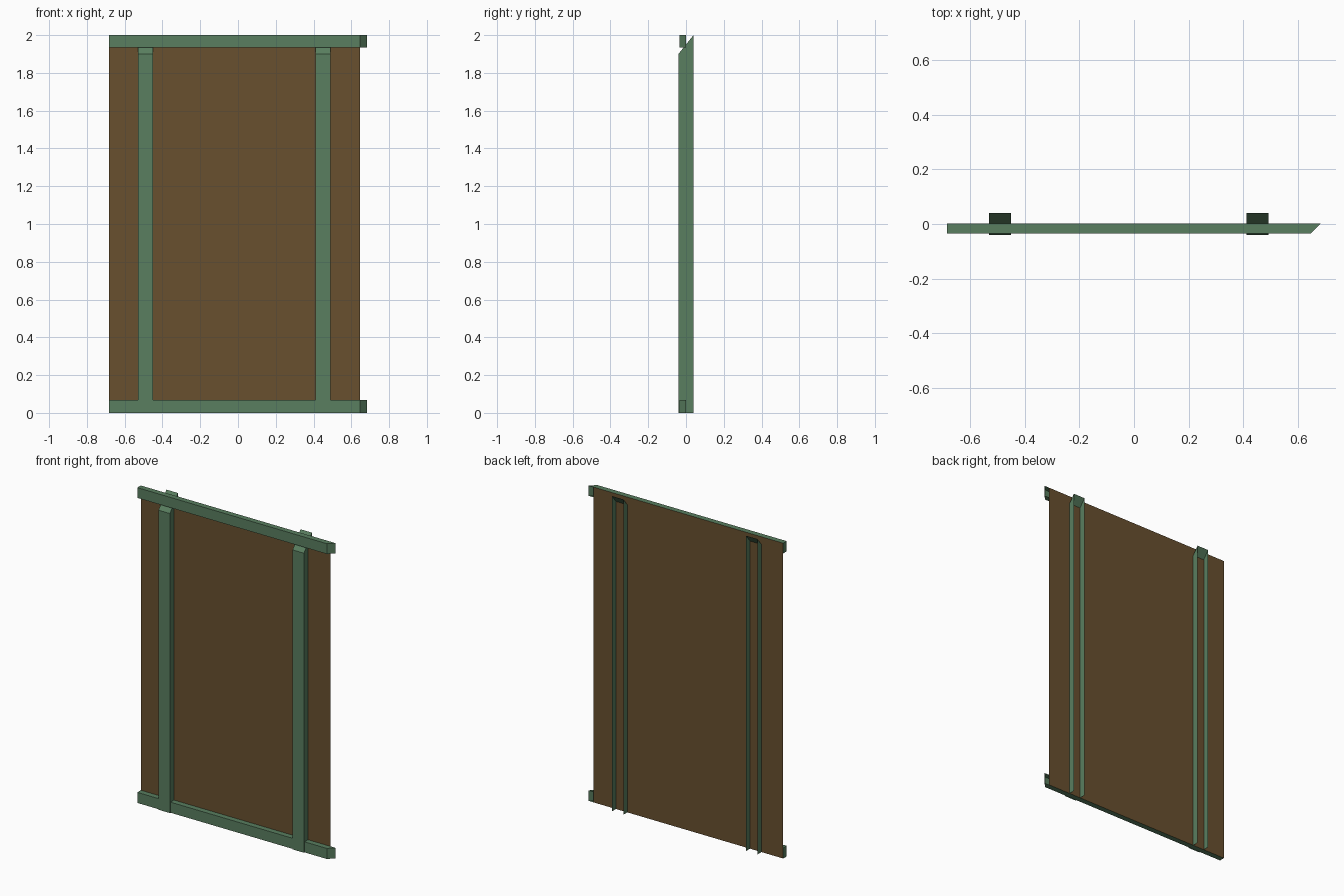
import bpy, bmesh

if "Cube" in bpy.data.objects:
    bpy.data.objects.remove(bpy.data.objects["Cube"])


def material(name, rgb):
    m = bpy.data.materials.new(name)
    m.diffuse_color = (*rgb, 1.0)
    m.use_nodes = True
    m.node_tree.nodes["Principled BSDF"].inputs["Base Color"].default_value = m.diffuse_color
    return m


green = material("green paint", (0.10, 0.21, 0.115))
brown = material("brown panel", (0.14, 0.08, 0.028))

HALF_W = 0.683      # overall half width
MITRE_X = 0.647     # where the right-hand mitre starts
PANEL_Y = 0.001     # plane of the sheet


def make_object(name, bm, mat):
    me = bpy.data.meshes.new(name)
    bm.to_mesh(me)
    bm.free()
    me.materials.append(mat)
    ob = bpy.data.objects.new(name, me)
    bpy.context.collection.objects.link(ob)
    return ob


def extrude(name, profile, offset, mat, open_normals=()):
    """Extrude a flat profile, then leave open the sides facing the given ways."""
    bm = bmesh.new()
    face = bm.faces.new([bm.verts.new(p) for p in profile])
    ext = bmesh.ops.extrude_face_region(bm, geom=[face], use_keep_orig=True)
    moved = [g for g in ext["geom"] if isinstance(g, bmesh.types.BMVert)]
    bmesh.ops.translate(bm, verts=moved, vec=offset)
    bmesh.ops.recalc_face_normals(bm, faces=bm.faces)
    gone = [f for f in bm.faces
            if any(f.normal[axis] * sign > 0.99 for axis, sign in open_normals)]
    bmesh.ops.delete(bm, geom=gone, context="FACES")
    return make_object(name, bm, mat)


# Thin sheet closing the frame
bm = bmesh.new()
bm.faces.new([bm.verts.new(p) for p in (
    (-HALF_W, PANEL_Y, 0), (MITRE_X, PANEL_Y, 0),
    (MITRE_X, PANEL_Y, 2), (-HALF_W, PANEL_Y, 2))])
make_object("panel", bm, brown)

# Top and bottom rails, mitred at the right end and open at the back
for name, z0, z1 in (("bottom_rail", 0.0, 0.067), ("top_rail", 1.935, 2.0)):
    extrude(name, [(-HALF_W, -0.034, z0), (MITRE_X, -0.034, z0),
                   (HALF_W, PANEL_Y, z0), (-HALF_W, PANEL_Y, z0)],
            (0, 0, z1 - z0), green, open_normals=[(1, 1)])

# Two upright posts with slanted tops, open at the back and underneath
for name, x in (("left_post", -0.53), ("right_post", 0.411)):
    extrude(name, [(x, -0.04, 0), (x, 0.04, 0), (x, 0.04, 2.0), (x, -0.04, 1.9)],
            (0.08, 0, 0), green, open_normals=[(1, 1), (2, -1)])
